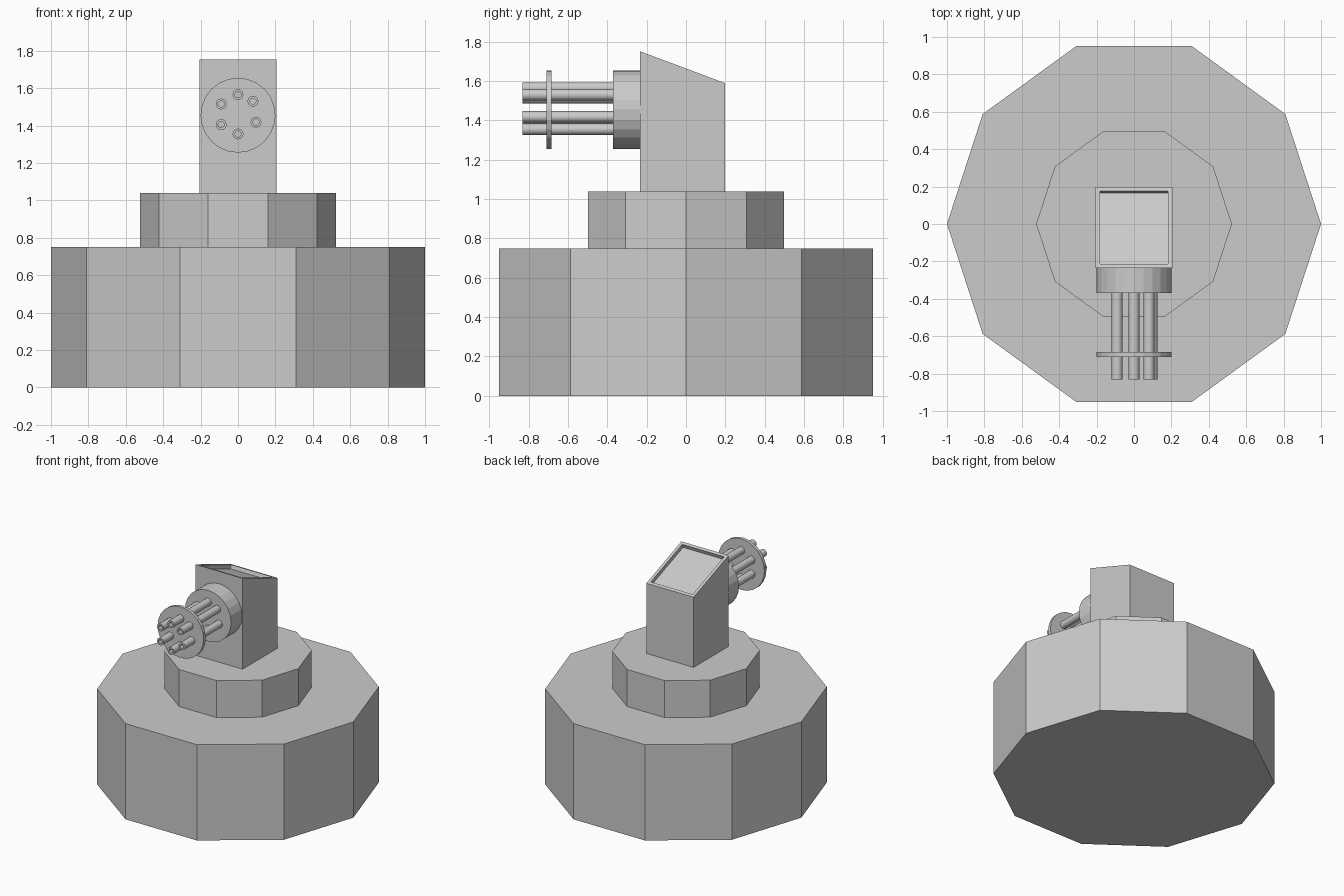
import bpy, bmesh, math
from mathutils import Matrix

if "Cube" in bpy.data.objects:
    bpy.data.objects.remove(bpy.data.objects["Cube"])


def finish(name, bm, smooth=False):
    bmesh.ops.recalc_face_normals(bm, faces=bm.faces)
    mesh = bpy.data.meshes.new(name)
    bm.to_mesh(mesh)
    bm.free()
    ob = bpy.data.objects.new(name, mesh)
    bpy.context.collection.objects.link(ob)
    if smooth:
        bpy.context.view_layer.objects.active = ob
        ob.select_set(True)
        bpy.ops.object.shade_smooth_by_angle(angle=math.radians(35))
        ob.select_set(False)
    return ob


def lathe(name, profile, sides, matrix=Matrix(), smooth=False):
    """Revolve (radius, height) points about z, cap both ends, then place."""
    bm = bmesh.new()
    rings = [[bm.verts.new((r * math.cos(2 * math.pi * i / sides),
                            r * math.sin(2 * math.pi * i / sides), h))
              for i in range(sides)] for r, h in profile]
    for a, b in zip(rings, rings[1:]):
        for i in range(sides):
            j = (i + 1) % sides
            bm.faces.new((a[i], a[j], b[j], b[i]))
    bm.faces.new(rings[0])
    bm.faces.new(rings[-1])
    bm.transform(matrix)
    return finish(name, bm, smooth)


def forward(x, z):
    """Placement whose local z runs toward the front (-y)."""
    return Matrix.Translation((x, 0, z)) @ Matrix.Rotation(math.pi / 2, 4, 'X')


# Stepped ten-sided base
lathe("stepped_base", [(1, 0), (1, 0.75), (0.523, 0.75), (0.523, 1.04)], 10)

# Turret housing: sloped-top block with a recessed panel
bm = bmesh.new()
side = [(-0.235, 1.04), (0.198, 1.04), (0.198, 1.59), (-0.235, 1.752)]
face = bm.faces.new([bm.verts.new((-0.205, y, z)) for y, z in side])
ext = bmesh.ops.extrude_face_region(bm, geom=[face], use_keep_orig=True)
bmesh.ops.translate(bm, vec=(0.41, 0, 0),
                    verts=[g for g in ext["geom"] if isinstance(g, bmesh.types.BMVert)])
bmesh.ops.recalc_face_normals(bm, faces=bm.faces)
top = max(bm.faces, key=lambda f: f.calc_center_median().z)
bmesh.ops.inset_region(bm, faces=[top], thickness=0.033)
bmesh.ops.inset_region(bm, faces=[top], thickness=0.0001, depth=-0.03)
finish("turret_housing", bm)

# Barrel drum and support disc
CZ = 1.455
lathe("barrel_drum", [(0.2, 0.235), (0.2, 0.37)], 24, forward(0, CZ))
lathe("barrel_disc", [(0.2, 0.685), (0.2, 0.71)], 24, forward(0, CZ))

# Six hollow-tipped barrels
spots = [(0, 1.565), (0.08, 1.53), (0.096, 1.418),
         (0, 1.355), (-0.09, 1.405), (-0.09, 1.515)]
for n, (x, z) in enumerate(spots, 1):
    lathe(f"barrel_{n}", [(0.029, 0.365), (0.029, 0.832), (0.016, 0.832), (0.016, 0.79)],
          16, forward(x, z), smooth=True)
